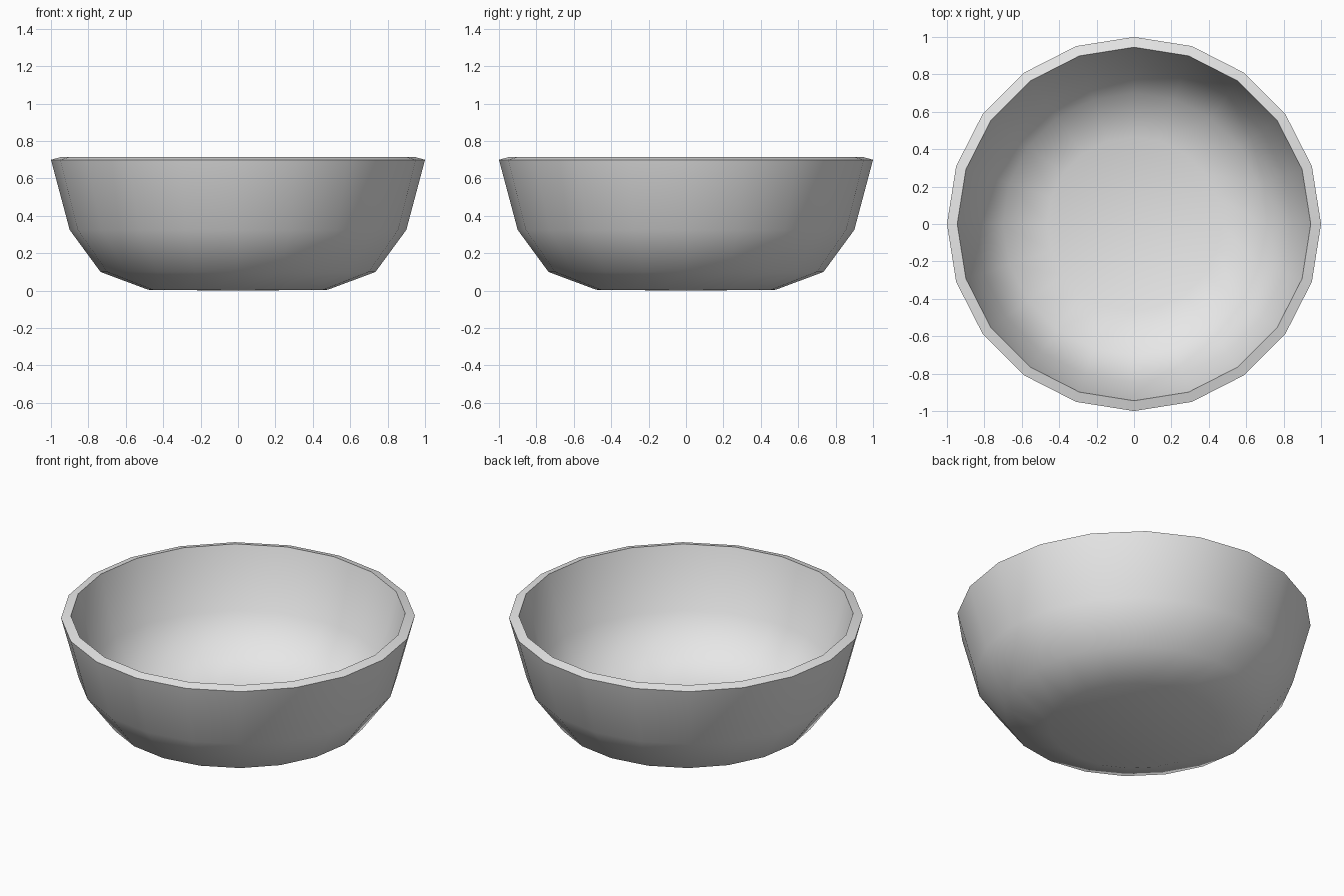
import bpy
import bmesh
import math

SIDES = 20

cube = bpy.data.objects.get("Cube")
if cube:
    bpy.data.objects.remove(cube, do_unlink=True)

# Single plain grey
grey = bpy.data.materials.new("light_grey")
grey.use_nodes = True
colour = (0.8, 0.8, 0.8, 1.0)
grey.diffuse_color = colour
for node in grey.node_tree.nodes:
    if node.type == 'BSDF_PRINCIPLED':
        node.inputs["Base Color"].default_value = colour

# Section as (radius, height): outside from the base up, over the rim, down the inside
outside = [(0, 0), (0.48, 0.005), (0.735, 0.10), (0.90, 0.325), (1.0, 0.70)]
inside = [(0.945, 0.715), (0.847, 0.345), (0.70, 0.147), (0.465, 0.06), (0, 0.056)]

# Bowl: turn the section around the vertical axis
bm = bmesh.new()
verts = [bm.verts.new((r, 0, z)) for r, z in outside + inside]
edges = [bm.edges.new(pair) for pair in zip(verts, verts[1:])]
bmesh.ops.spin(bm, geom=verts + edges, cent=(0, 0, 0), axis=(0, 0, 1),
               angle=math.tau, steps=SIDES, use_duplicate=False)
bmesh.ops.remove_doubles(bm, verts=bm.verts[:], dist=0.001)
bmesh.ops.recalc_face_normals(bm, faces=bm.faces[:])

mesh = bpy.data.meshes.new("bowl")
bm.to_mesh(mesh)
bm.free()
mesh.materials.append(grey)
bowl = bpy.data.objects.new("bowl", mesh)
bpy.context.collection.objects.link(bowl)

# Smooth walls with crisp rim edges
bpy.ops.object.select_all(action='DESELECT')
bowl.select_set(True)
bpy.context.view_layer.objects.active = bowl
bpy.ops.object.shade_smooth_by_angle(angle=math.radians(45))
